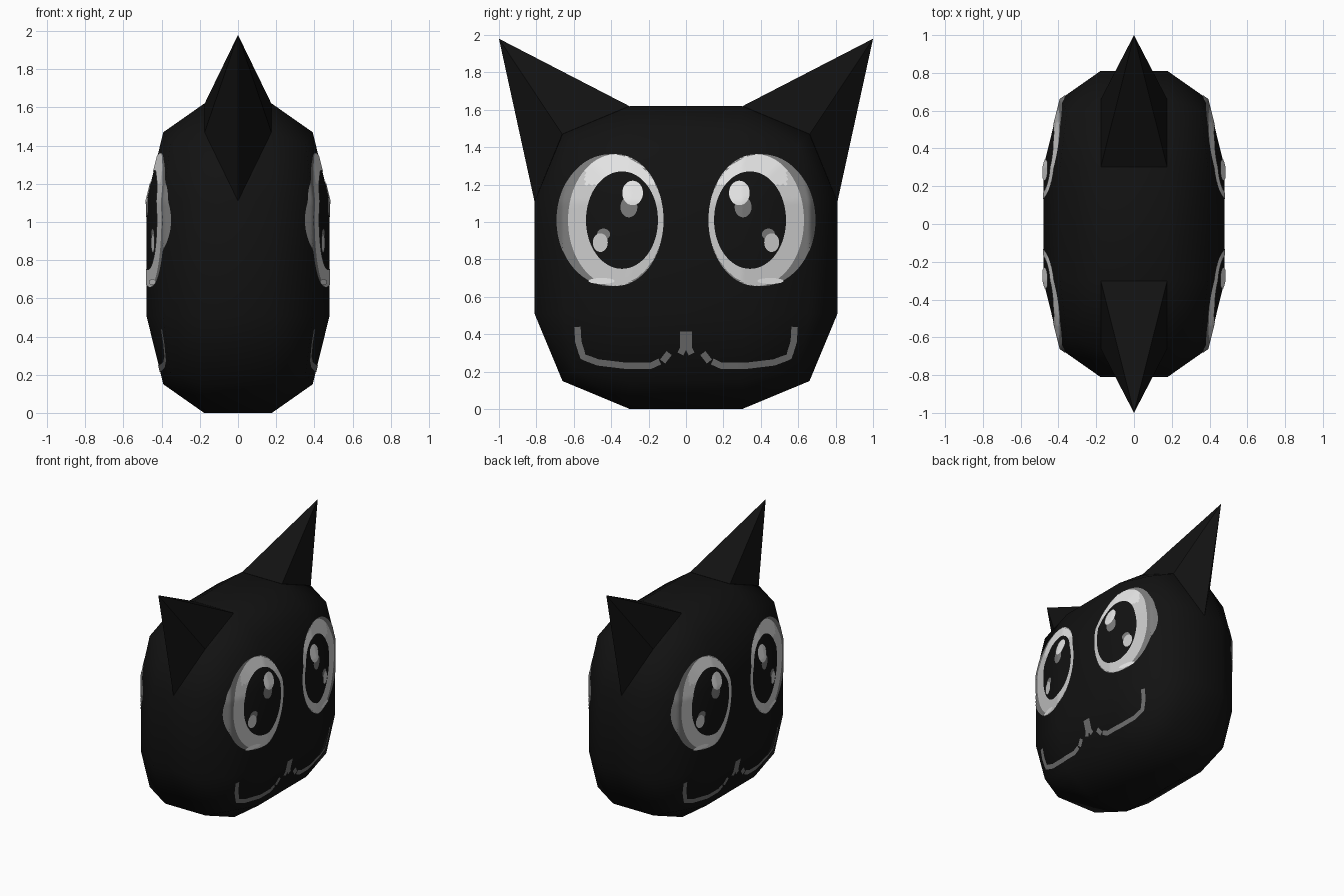
import bpy
import bmesh
from itertools import product
from math import sin, cos, pi
from mathutils import Vector
from mathutils.bvhtree import BVHTree

if "Cube" in bpy.data.objects:
    bpy.data.objects.remove(bpy.data.objects["Cube"])


def material(name, value):
    mat = bpy.data.materials.new(name)
    mat.use_nodes = True
    color = (value, value, value, 1)
    mat.diffuse_color = color
    mat.node_tree.nodes["Principled BSDF"].inputs["Base Color"].default_value = color
    return mat


black = material("black", 0.006)
white = material("white", 0.85)
light_grey = material("light grey", 0.6)
mid_grey = material("mid grey", 0.2)
mouth_grey = material("mouth grey", 0.16)


def add_object(name, bm, mats, mirror=None, smooth=True):
    mesh = bpy.data.meshes.new(name)
    bm.to_mesh(mesh)
    bm.free()
    for mat in mats:
        mesh.materials.append(mat)
    for poly in mesh.polygons:
        poly.use_smooth = smooth
    obj = bpy.data.objects.new(name, mesh)
    bpy.context.collection.objects.link(obj)
    if mirror:
        mod = obj.modifiers.new("mirror", "MIRROR")
        mod.use_axis = mirror
        mod.use_mirror_merge = False
    return obj


def hull(points):
    bm = bmesh.new()
    for p in points:
        bm.verts.new(p)
    bmesh.ops.convex_hull(bm, input=bm.verts)
    bmesh.ops.recalc_face_normals(bm, faces=bm.faces)
    return bm


# Head: a cube of three by three faces per side, with rounded-in edges and corners
half = Vector((0.48, 0.81, 0.81))
reach = {1: 1.0, 2: 0.815, 3: 0.74}
points = []
for corner in product((-2, -1, 1, 2), repeat=3):
    outer = sum(abs(c) == 2 for c in corner)
    if outer:
        p = [(reach[outer] if abs(c) == 2 else 0.37) * (1 if c > 0 else -1) for c in corner]
        points.append((p[0] * half.x, p[1] * half.y, p[2] * half.z + half.z))
head = hull(points)
surface = BVHTree.FromBMesh(head)
add_object("head", head, [black])

# Ears: pointed wedges on the two upper edges
ear = [(0, 1, 1.98), (0, 0.81, 1.11)]
for x in (-0.175, 0.175):
    ear += [(x, 0.303, 1.62), (x, 0.662, 1.47)]
add_object("ears", hull(ear), [black], (False, True, False), False)


def on_head(y, z, lift):
    hit, normal, _, _ = surface.ray_cast(Vector((2, y, z)), Vector((-1, 0, 0)))
    return hit + normal * lift


def sheet(name, rows, mats, lift=0.003, rule=None):
    """Thin painted plate: rows of (y, z) points laid on the side of the head."""
    bm = bmesh.new()
    grid = [[bm.verts.new(on_head(y, z, lift)) for y, z in row] for row in rows]
    for a, b in zip(grid, grid[1:]):
        for i in range(len(a) - 1):
            bm.faces.new((a[i], a[i + 1], b[i + 1], b[i]))
    bmesh.ops.remove_doubles(bm, verts=bm.verts, dist=0.0002)
    bm.normal_update()
    for face in bm.faces:
        if face.normal.x < 0:
            face.normal_flip()
        if rule:
            face.material_index = rule(face.calc_center_median())
    return add_object(name, bm, mats, (True, True, False))


def oval(y, z, ry, rz, count=96):
    return [(y + ry * cos(2 * pi * i / count), z + rz * sin(2 * pi * i / count))
            for i in range(count + 1)]


def band(inner, outer, steps=12):
    return [[(a[0] + (b[0] - a[0]) * k / steps, a[1] + (b[1] - a[1]) * k / steps)
             for a, b in zip(inner, outer)] for k in range(steps + 1)]


def spot(name, y, z, ry, rz, mat, lift=0.003):
    sheet(name, band(oval(y, z, 0, 0, 32), oval(y, z, ry, rz, 32), 5), [mat], lift)


def stroke(name, path, width, mat):
    """Ribbon along a path of (y, z) points."""
    pts = [Vector(p) for p in path]
    fine = [a.lerp(b, k / 8) for a, b in zip(pts, pts[1:]) for k in range(8)] + [pts[-1]]
    sides = ([], [], [])
    for i, p in enumerate(fine):
        along = (fine[min(i + 3, len(fine) - 1)] - fine[max(i - 3, 0)]).normalized()
        across = Vector((-along.y, along.x)) * width / 2
        for row, k in zip(sides, (-1, 0, 1)):
            row.append(tuple(p + across * k))
    sheet(name, sides, [mat])


# Eyes: grey outer crescent, pale ring with a bright top, dark pupil left open
rim = oval(0.405, 1.01, 0.285, 0.352)
ring = oval(0.375, 1.01, 0.255, 0.352)
pupil = oval(0.342, 1.01, 0.192, 0.26)
sheet("eye_rim", band(ring, rim, 6), [mid_grey])
sheet("eye_ring", band(pupil, ring), [light_grey, white],
      rule=lambda c: int(c.z > 1.2 and c.y < 0.54))

# Highlights in the pupils and on the lower ring
spot("large_highlight_shade", 0.305, 1.08, 0.045, 0.055, mid_grey)
spot("large_highlight", 0.285, 1.155, 0.055, 0.065, white, 0.005)
spot("small_highlight_shade", 0.44, 0.935, 0.035, 0.03, mid_grey)
spot("small_highlight", 0.457, 0.89, 0.04, 0.05, light_grey, 0.005)
spot("lower_glint", 0.45, 0.685, 0.07, 0.016, white, 0.006)

# Mouth and nose
stroke("mouth_curve", [(0.58, 0.44), (0.575, 0.36), (0.55, 0.28), (0.47, 0.25),
                       (0.32, 0.232), (0.19, 0.232), (0.14, 0.255)], 0.034, mouth_grey)
stroke("mouth_dash", [(0.125, 0.255), (0.09, 0.3)], 0.035, mouth_grey)
stroke("nose_fork", [(0.0, 0.355), (0.03, 0.295)], 0.035, mouth_grey)
stroke("nose", [(0.016, 0.415), (0.016, 0.33)], 0.032, mouth_grey)
